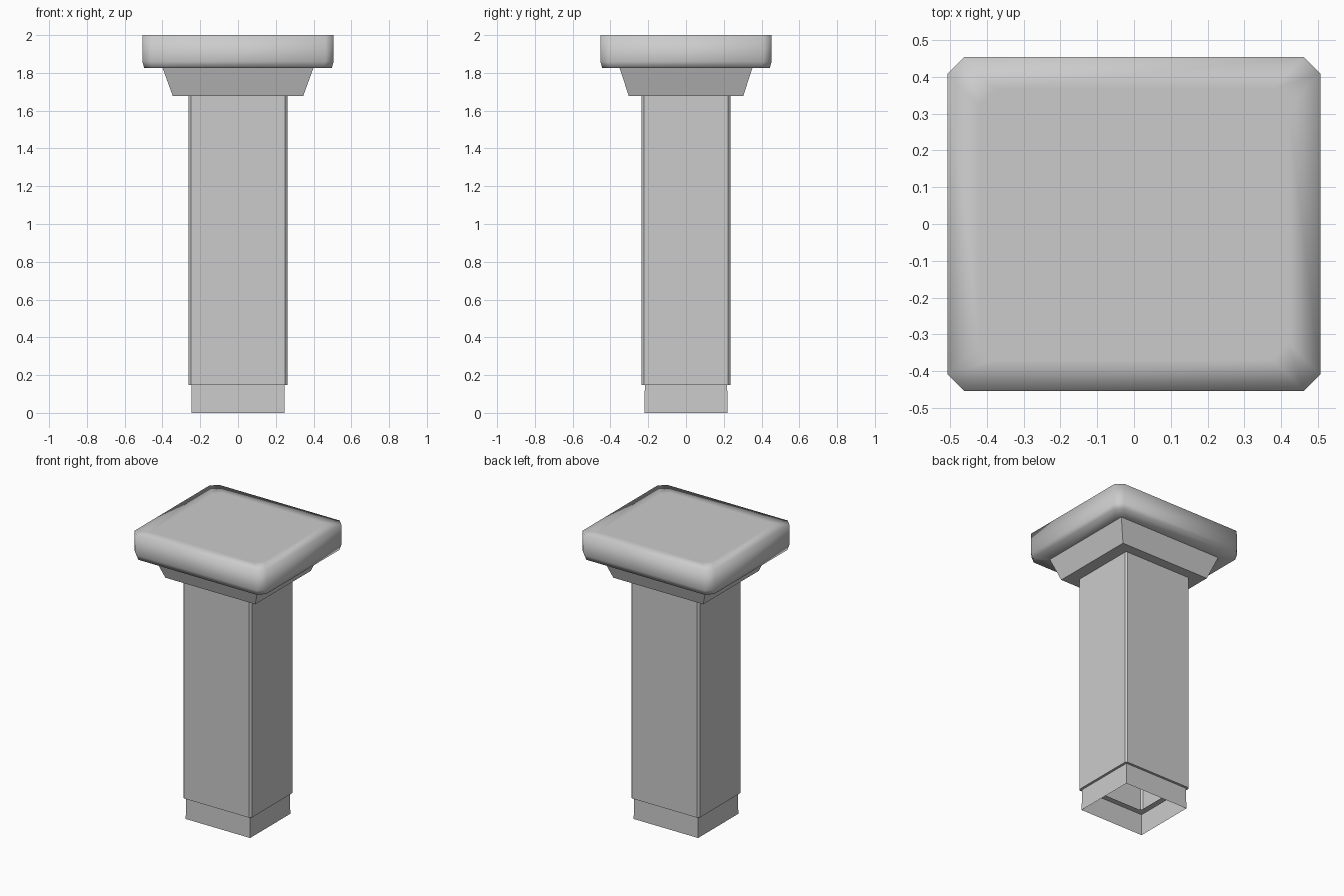
import bpy
import bmesh

if "Cube" in bpy.data.objects:
    bpy.data.objects.remove(bpy.data.objects["Cube"])


def ring(bm, hx, hy, z, c):
    """Rectangular loop with half sizes hx, hy and corners cut by c."""
    if c:
        pts = [(hx, hy - c), (hx - c, hy), (c - hx, hy), (-hx, hy - c),
               (-hx, c - hy), (c - hx, -hy), (hx - c, -hy), (hx, c - hy)]
    else:
        pts = [(hx, hy), (-hx, hy), (-hx, -hy), (hx, -hy)]
    return [bm.verts.new((x, y, z)) for x, y in pts]


def loft(name, loops, chamfer=0.0, bottom=False, top=False, smooth=True):
    """Skin a stack of rectangular loops given as (half x, half y, z)."""
    bm = bmesh.new()
    rings = [ring(bm, hx, hy, z, chamfer) for hx, hy, z in loops]
    n = len(rings[0])
    for a, b in zip(rings, rings[1:]):
        for i in range(n):
            j = (i + 1) % n
            bm.faces.new((a[i], a[j], b[j], b[i]))
    if bottom:
        bm.faces.new(rings[0][::-1])
    if top:
        bm.faces.new(rings[-1])
    for f in bm.faces:
        f.smooth = smooth
    me = bpy.data.meshes.new(name)
    bm.to_mesh(me)
    bm.free()
    ob = bpy.data.objects.new(name, me)
    bpy.context.collection.objects.link(ob)
    return ob


# Foot: short open sleeve below the shaft
loft("foot_sleeve", [(0.247, 0.22, 0.0), (0.245, 0.218, 0.147)], smooth=False)

# Shaft: hollow post with a small ledge turned in at the bottom
loft("shaft", [(0.205, 0.178, 0.147), (0.262, 0.235, 0.147),
               (0.262, 0.235, 1.68)], chamfer=0.012, smooth=False)

# Neck: flared block under the cap
loft("neck", [(0.345, 0.303, 1.677), (0.4, 0.352, 1.828)],
     bottom=True, smooth=False)

# Cap: soft-shaded slab with cut corners and a flat top
loft("cap", [(0.39, 0.34, 1.826), (0.497, 0.444, 1.826),
             (0.506, 0.453, 1.86), (0.506, 0.453, 2.0),
             (0.42, 0.367, 2.0)], chamfer=0.044, bottom=True, top=True)
